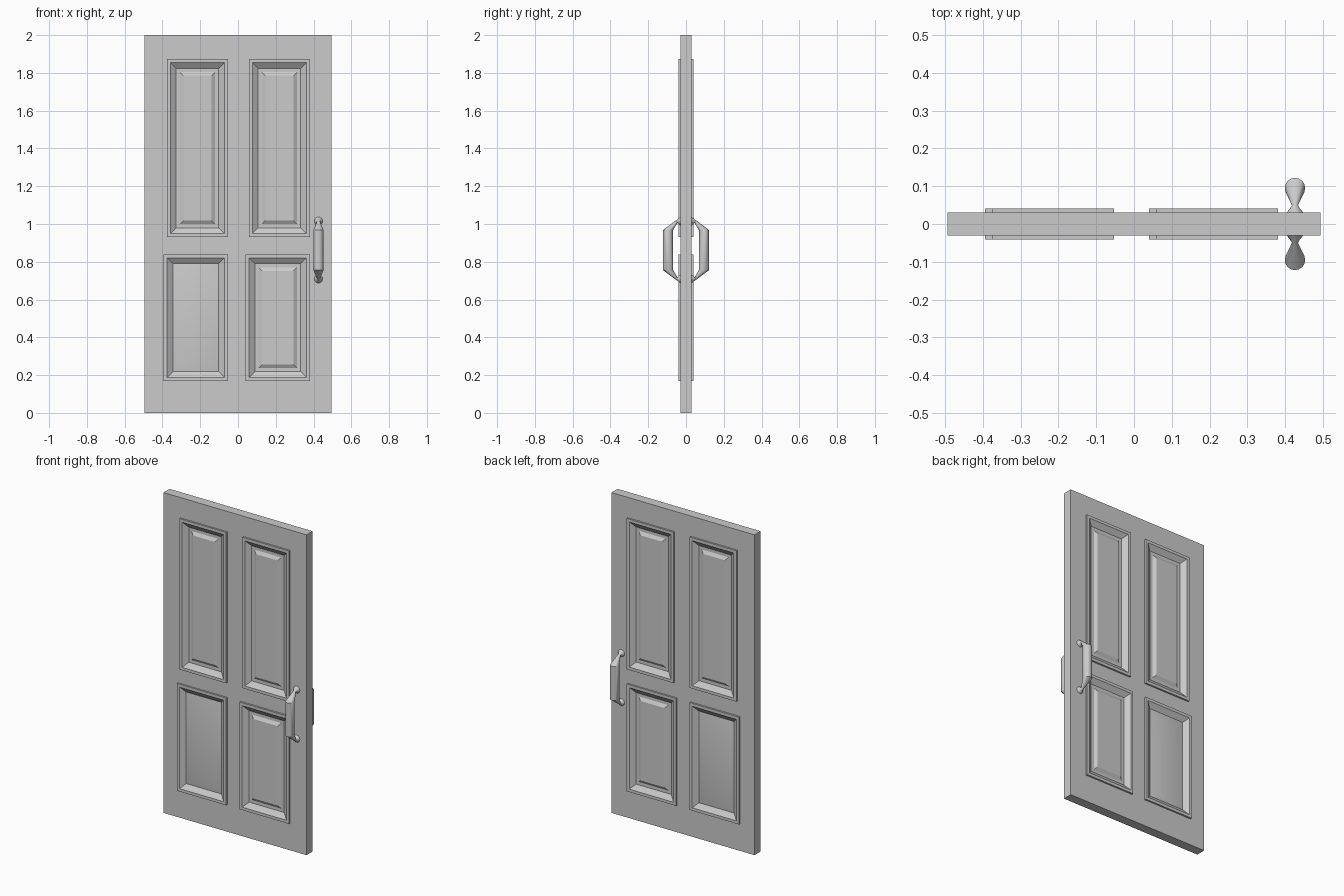
import bpy, bmesh, math
from mathutils import Vector

cube = bpy.data.objects.get("Cube")
if cube:
    bpy.data.objects.remove(cube, do_unlink=True)

grey = bpy.data.materials.new("plain_grey")
grey.use_nodes = True
COLOUR = (0.6, 0.6, 0.6, 1)
grey.diffuse_color = COLOUR
for node in grey.node_tree.nodes:
    if node.type == 'BSDF_PRINCIPLED':
        node.inputs["Base Color"].default_value = COLOUR
        node.inputs["Roughness"].default_value = 0.6

HALF_W, HEIGHT, SKIN = 0.494, 2.0, 0.03


def finish(name, bm, smooth=False):
    bmesh.ops.recalc_face_normals(bm, faces=bm.faces)
    mesh = bpy.data.meshes.new(name)
    bm.to_mesh(mesh)
    bm.free()
    mesh.materials.append(grey)
    obj = bpy.data.objects.new(name, mesh)
    bpy.context.collection.objects.link(obj)
    bpy.ops.object.select_all(action='DESELECT')
    obj.select_set(True)
    bpy.context.view_layer.objects.active = obj
    if smooth:
        bpy.ops.object.shade_smooth_by_angle(angle=math.radians(30))
    return obj


def loft(bm, rings):
    """Skin a stack of equal point loops and cap both ends."""
    loops = [[bm.verts.new(p) for p in ring] for ring in rings]
    for a, b in zip(loops, loops[1:]):
        n = len(a)
        for i in range(n):
            bm.faces.new((a[i], a[(i + 1) % n], b[(i + 1) % n], b[i]))
    bm.faces.new(loops[0])
    bm.faces.new(loops[-1])


def rectangle(box, inset, y):
    x0, x1, z0, z1 = box
    x0, x1, z0, z1 = x0 + inset, x1 - inset, z0 + inset, z1 - inset
    return [(x0, y, z0), (x1, y, z0), (x1, y, z1), (x0, y, z1)]


# Panel outlines: x range, z range
panels = {
    "upper_right_panel": (-0.376, -0.053, 0.931, 1.873),
    "upper_left_panel": (0.058, 0.381, 0.931, 1.873),
    "lower_right_panel": (-0.394, -0.053, 0.169, 0.839),
    "lower_left_panel": (0.04, 0.381, 0.169, 0.839),
}

# Door slab with an opening behind each panel
bm = bmesh.new()
slab_box = (-HALF_W, HALF_W, 0, HEIGHT)
loft(bm, [rectangle(slab_box, 0, y) for y in (-SKIN, SKIN)])
slab = finish("door_slab", bm)

bm = bmesh.new()
for box in panels.values():
    loft(bm, [rectangle(box, 0.009, y) for y in (-0.1, 0.1)])
cutter = finish("opening_cutter", bm)
cutter.hide_render = True
cut = slab.modifiers.new("openings", 'BOOLEAN')
cut.operation = 'DIFFERENCE'
cut.solver = 'EXACT'
cut.object = cutter
bpy.context.view_layer.objects.active = slab
bpy.ops.object.modifier_apply(modifier=cut.name)
bpy.data.objects.remove(cutter, do_unlink=True)

# Moulded panels: (inset, depth) steps, same on both faces
moulding = [(0, 0.041), (0.018, 0.041), (0.049, 0.018)]
crisp_field = [(0.068, 0.018), (0.087, 0.03)]
soft_field = [(0.093, 0.028)]
for name, box in panels.items():
    soft = name == "lower_right_panel"
    steps = moulding + (soft_field if soft else crisp_field)
    front = [rectangle(box, i, -d) for i, d in reversed(steps)]
    back = [rectangle(box, i, d) for i, d in steps]
    bm = bmesh.new()
    loft(bm, front + back)
    finish(name, bm, smooth=soft)

# Pull handles: half path of (out, height from middle, radius, tilt)
HANDLE_X, HANDLE_Z, SIDES = 0.426, 0.862, 16
half = [(0.095, 0.106, 0.027, 0), (0.05, 0.15, 0.008, 60),
        (0.041, 0.153, 0.013, 90), (0.029, 0.153, 0.023, 90)]
path = [(o, -h, r, -t) for o, h, r, t in reversed(half)] + half
for name, side in (("front_handle", -1), ("back_handle", 1)):
    rings = []
    for out, h, r, tilt in path:
        a = math.radians(tilt)
        centre = Vector((HANDLE_X, side * out, HANDLE_Z + h))
        across = Vector((0, side * math.cos(a), math.sin(a)))
        ring = []
        for k in range(SIDES):
            t = math.tau * k / SIDES
            ring.append(centre + r * (math.cos(t) * Vector((1, 0, 0)) + math.sin(t) * across))
        rings.append(ring)
    bm = bmesh.new()
    loft(bm, rings)
    finish(name, bm, smooth=True)
